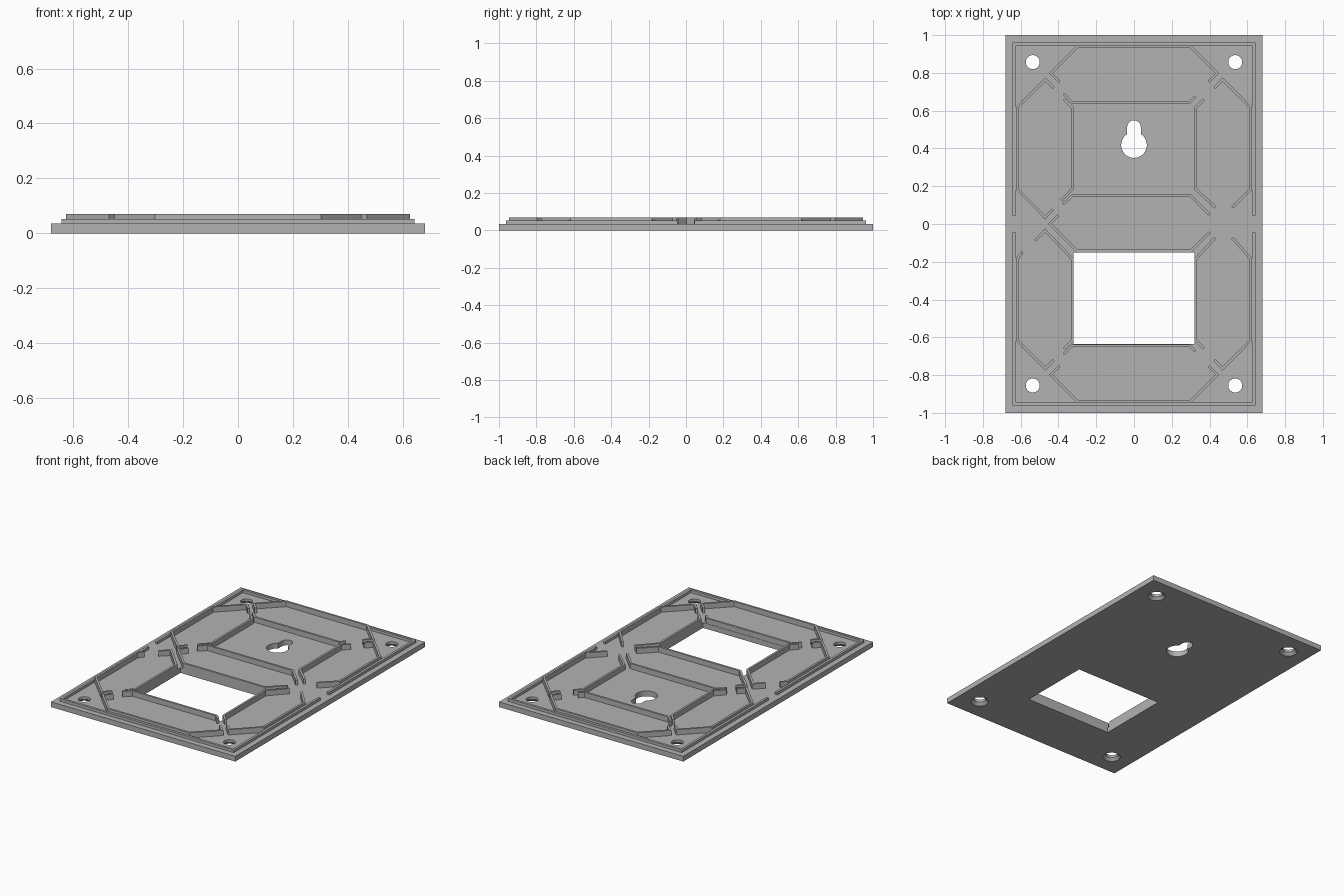
import bpy, bmesh, math
from mathutils import Vector

if "Cube" in bpy.data.objects:
    bpy.data.objects.remove(bpy.data.objects["Cube"], do_unlink=True)

grey = bpy.data.materials.new("plain grey")
grey.use_nodes = True
grey.diffuse_color = (0.45, 0.45, 0.45, 1)
grey.node_tree.nodes["Principled BSDF"].inputs["Base Color"].default_value = (0.45, 0.45, 0.45, 1)

PLATE, RIM, RIB, THICK = 0.035, 0.053, 0.07, 0.014


def finish(bm, name):
    bmesh.ops.recalc_face_normals(bm, faces=bm.faces)
    mesh = bpy.data.meshes.new(name)
    bm.to_mesh(mesh)
    bm.free()
    mesh.materials.append(grey)
    obj = bpy.data.objects.new(name, mesh)
    bpy.context.collection.objects.link(obj)
    return obj


def prism(name, outline, z0, z1):
    bm = bmesh.new()
    face = bm.faces.new([bm.verts.new((x, y, z0)) for x, y in outline])
    ext = bmesh.ops.extrude_face_region(bm, geom=[face])
    bmesh.ops.translate(bm, vec=(0, 0, z1 - z0),
                        verts=[v for v in ext["geom"] if isinstance(v, bmesh.types.BMVert)])
    return finish(bm, name)


def wall(name, path, z1, thick=THICK):
    """Upright wall of even thickness with mitred corners along an open path."""
    pts = [Vector(p) for p in path]
    dirs = [(b - a).normalized() for a, b in zip(pts, pts[1:])]
    left, right = [], []
    for i, p in enumerate(pts):
        d0, d1 = dirs[max(i - 1, 0)], dirs[min(i, len(dirs) - 1)]
        n0, n1 = Vector((-d0.y, d0.x)), Vector((-d1.y, d1.x))
        m = (n0 + n1).normalized()
        m *= thick / 2 / m.dot(n1)
        left.append(p + m)
        right.append(p - m)
    return prism(name, left + right[::-1], PLATE - 0.002, z1)


def rect(x0, x1, y0, y1):
    return [(x0, y0), (x1, y0), (x1, y1), (x0, y1)]


def cut(target, cutter):
    cutter.hide_render = True
    mod = target.modifiers.new("cut", "BOOLEAN")
    mod.operation, mod.solver, mod.object = "DIFFERENCE", "EXACT", cutter
    bpy.context.view_layer.objects.active = target
    bpy.ops.object.modifier_apply(modifier=mod.name)
    bpy.data.objects.remove(cutter, do_unlink=True)


# base plate with display window
plate = prism("base_plate", rect(-0.68, 0.68, -1, 1), 0, PLATE)
cut(plate, prism("window_cutter", rect(-0.32, 0.32, -0.636, -0.15), -0.1, 0.1))

# keyhole hanger: large round with a narrow rounded slot above
R, r, cy, sy = 0.068, 0.036, 0.418, 0.513
a0 = math.acos(r / R)
keyhole = [(r * math.cos(t), sy + r * math.sin(t))
           for t in [math.pi * i / 16 for i in range(17)]]
sweep = math.pi + 2 * a0
keyhole += [(R * math.cos(t), cy + R * math.sin(t))
            for t in [math.pi - a0 + sweep * i / 32 for i in range(33)]]
cut(plate, prism("keyhole_cutter", keyhole, -0.1, 0.1))

# countersunk corner screw holes, wider underneath
for sx in (-1, 1):
    for y in (-0.855, 0.857):
        bm = bmesh.new()
        rings = []
        for rad, z in ((0.055, -0.02), (0.055, 0), (0.037, 0.018), (0.037, 0.1)):
            rings.append([bm.verts.new((sx * 0.536 + rad * math.cos(k * math.pi / 16),
                                        y + rad * math.sin(k * math.pi / 16), z))
                          for k in range(32)])
        for lo, hi in zip(rings, rings[1:]):
            for k in range(32):
                j = (k + 1) % 32
                bm.faces.new((lo[k], lo[j], hi[j], hi[k]))
        bm.faces.new(rings[0])
        bm.faces.new(rings[-1])
        cut(plate, finish(bm, "screw_hole_cutter"))

# low border rim in two halves, with a gap at each side
for name, s in (("back_rim", 1), ("front_rim", -1)):
    wall(name, [(-0.634, s * 0.045), (-0.634, s * 0.954),
                (0.634, s * 0.954), (0.634, s * 0.045)], RIM, 0.016)

# light-guide walls of the top and bottom bars
for name, s in (("top_bar", 1), ("bottom_bar", -1)):
    half = [(0.30, 0.938), (0.44, 0.797), (0.395, 0.752)]
    path = [(-x, y) for x, y in half[::-1]] + half
    wall(name + "_outer_wall", [(x, s * y) for x, y in path], RIB)
    wall(name + "_inner_wall", [(x, s * y) for x, y in
         [(-0.372, 0.69), (-0.327, 0.645), (0.295, 0.645), (0.325, 0.675)]], RIB)

# middle bar, open at its right end
wall("middle_bar_back_wall", [(-0.375, 0.105), (-0.327, 0.15), (0.30, 0.15), (0.40, 0.048)], RIB)
wall("middle_bar_front_wall", [(-0.40, 0.047), (-0.445, 0.002), (-0.30, -0.143),
                               (0.30, -0.143), (0.40, -0.045)], RIB)

# upright bars: shared tips, each with its own ending toward the middle
tip_out = [(0.425, 0.72), (0.47, 0.765), (0.619, 0.615), (0.619, 0.185)]
tip_in = [(0.37, 0.66), (0.327, 0.617), (0.327, 0.185)]
bars = {
    "back_left_bar": (1, 1, [(0.52, 0.088)], [(0.43, 0.088)]),
    "front_left_bar": (1, -1, [(0.52, 0.073)], [(0.43, 0.073)]),
    "back_right_bar": (-1, 1, [(0.47, 0.035), (0.428, 0.078)], [(0.385, 0.125)]),
    "front_right_bar": (-1, -1, [(0.59, 0.148)], [(0.47, 0.035), (0.525, 0.088)]),
}
for name, (sx, sy, end_out, end_in) in bars.items():
    wall(name + "_outer_wall", [(sx * x, sy * y) for x, y in tip_out + end_out], RIB)
    wall(name + "_inner_wall", [(sx * x, sy * y) for x, y in tip_in + end_in], RIB)
